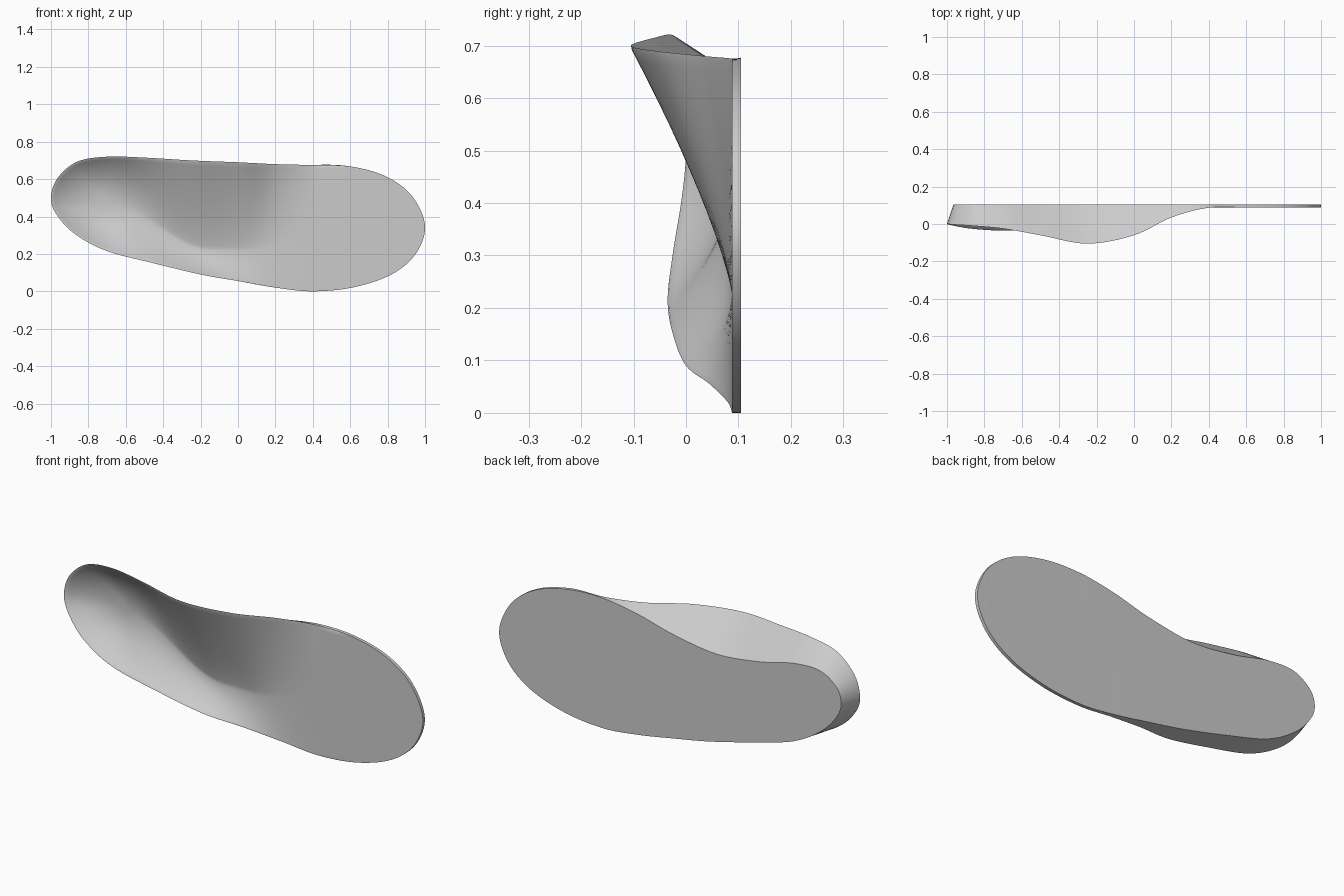
import bpy, bmesh, math

if "Cube" in bpy.data.objects:
    bpy.data.objects.remove(bpy.data.objects["Cube"])

BACK, FLOOR, STEPS = 0.105, 0.088, 8

# Rim outline: x, z, rim y, then inset of the flat base (dx, dz)
RIM = [
    (-1, .50, 0, .035, 0), (-.965, .605, -.003, .03, -.03), (-.86, .693, -.01, .02, -.06),
    (-.7, .72, -.025, .01, -.09), (-.5, .715, -.06, .01, -.13), (-.25, .70, -.105, 0, -.14),
    (0, .69, -.06, 0, -.095), (.2, .68, .035, 0, -.035), (.4, .675, .087, 0, 0),
    (.6, .668, .088, 0, 0), (.79, .615, .088, 0, 0), (.93, .51, .088, 0, 0),
    (1, .35, .088, 0, 0), (.95, .20, .088, 0, 0), (.82, .09, .088, 0, 0),
    (.62, .022, .088, 0, 0), (.4, 0, .088, 0, 0), (.2, .02, .08, 0, 0),
    (0, .055, .045, 0, 0), (-.2, .09, 0, 0, .003), (-.45, .15, -.025, 0, .005),
    (-.7, .215, -.035, .01, .01), (-.87, .305, -.025, .02, .015), (-.97, .41, -.008, .03, .01)]


def smooth_loop(pts):
    """Closed Catmull-Rom curve through the control points."""
    out, n = [], len(pts)
    for i in range(n):
        a, b, c, d = (pts[(i + k) % n] for k in (-1, 0, 1, 2))
        for s in range(STEPS):
            t = s / STEPS
            out.append([.5 * (2 * q + (r - p) * t + (2 * p - 5 * q + 4 * r - u) * t * t
                              + (3 * q - p - 3 * r + u) * t ** 3)
                        for p, q, r, u in zip(a, b, c, d)])
    return out


def ease(a, b, x):
    t = min(1, max(0, (x - a) / (b - a)))
    return t * t * (3 - 2 * t)


def spine(x):
    """Lowest line of the foot bed, running from heel to toe."""
    x = min(.6, max(-.68, x))
    z = .46 - .23 * ease(-.68, -.15, x) + .11 * ease(0, .6, x)
    return x, z


loop = smooth_loop(RIM)
bm = bmesh.new()
rings = []

# Flat base, outer wall up to the rim
for k in (1, .985, .85, .5, .04, 0):
    rings.append([bm.verts.new((x + dx * k,
                                y + (BACK - y) * k,
                                z + dz * k)) for x, z, y, dx, dz in loop])
    if k == 1:
        bm.faces.new(rings[0])

# Foot bed: rings shrinking from the rim to the spine
for s in (.98, .94, .89, .83, .76, .68, .59, .5, .41, .32, .23, .15, .07, .02):
    ring = []
    for x, z, y, dx, dz in loop:
        sx, sz = spine(x)
        power = 2.6 - 1.35 * ease(-.9, -.3, x) + .5 * ease(.0, .3, x)
        if z < sz:
            power = max(power, 1.9)
        depth = min(y, FLOOR)
        ring.append(bm.verts.new((sx + (x - sx) * s,
                                  FLOOR + (depth - FLOOR) * min(1, s + .012) ** power,
                                  sz + (z - sz) * s)))
    rings.append(ring)

n = len(loop)
for a, b in zip(rings, rings[1:]):
    for i in range(n):
        j = (i + 1) % n
        bm.faces.new((a[i], a[j], b[j], b[i]))
bm.faces.new(rings[-1])
bmesh.ops.remove_doubles(bm, verts=bm.verts, dist=.0004)
bmesh.ops.triangulate(bm, faces=[f for f in bm.faces if len(f.verts) > 4])
bmesh.ops.recalc_face_normals(bm, faces=bm.faces)

mesh = bpy.data.meshes.new("insole")
bm.to_mesh(mesh)
bm.free()
insole = bpy.data.objects.new("insole", mesh)
bpy.context.collection.objects.link(insole)

# Plain grey
grey = bpy.data.materials.new("plain grey")
grey.diffuse_color = (.6, .6, .6, 1)
grey.use_nodes = True
grey.node_tree.nodes["Principled BSDF"].inputs["Base Color"].default_value = grey.diffuse_color
mesh.materials.append(grey)

# Smooth shading, sharp rim and base edge
bpy.context.view_layer.objects.active = insole
insole.select_set(True)
bpy.ops.object.shade_smooth_by_angle(angle=math.radians(35))
